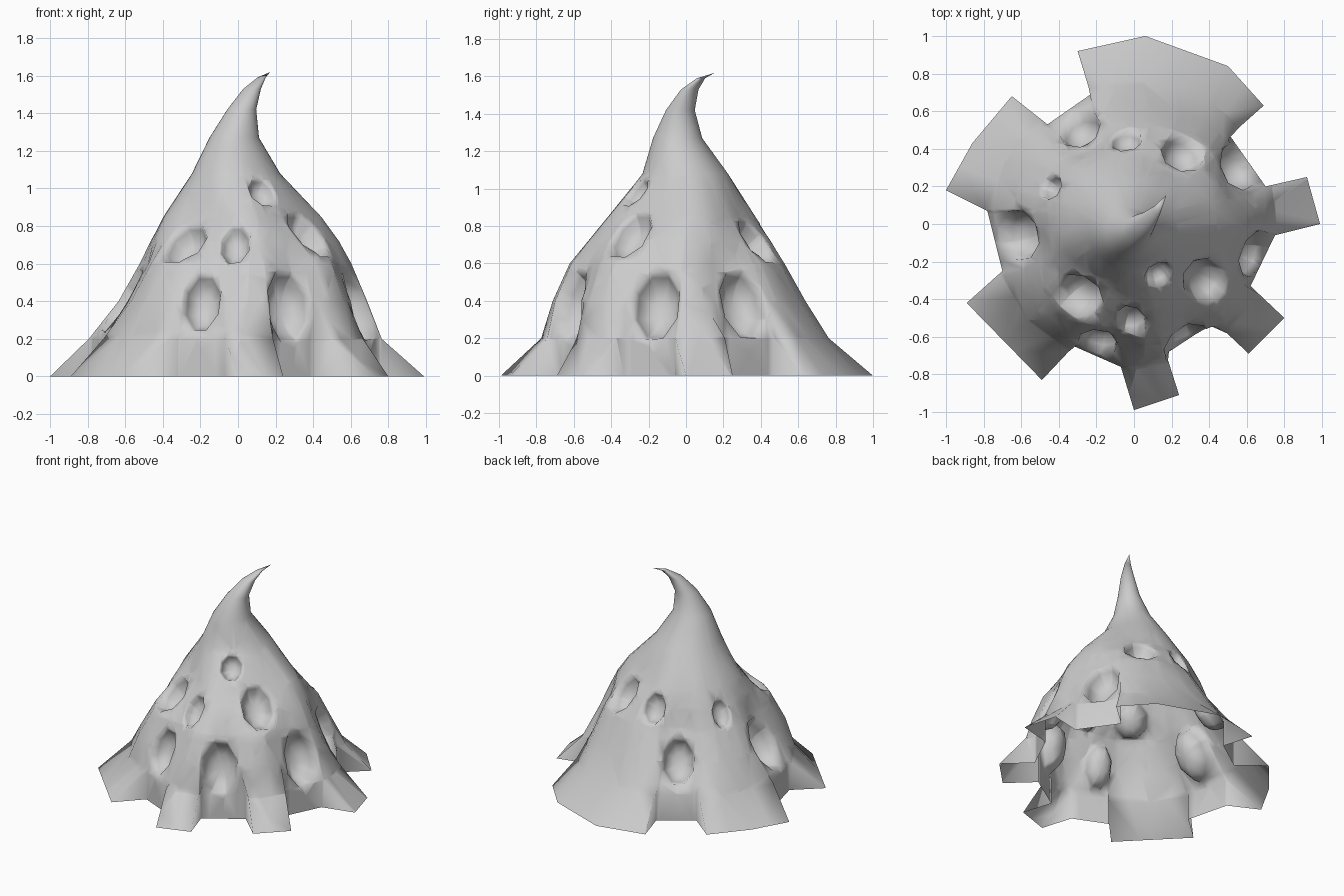
import bpy, bmesh, math
from mathutils import Vector
from mathutils.bvhtree import BVHTree

if "Cube" in bpy.data.objects:
    bpy.data.objects.remove(bpy.data.objects["Cube"])

# Ground outline: splayed flaps separated by notches
OUTLINE = [(.99, 0), (.92, .25), (.70, .20), (.51, .47), (.69, .63), (.50, .84), (.06, 1),
           (-.30, .92), (-.23, .69), (-.46, .53), (-.65, .68), (-.86, .43), (-1, .18),
           (-.78, .07), (-.70, -.25), (-.89, -.42), (-.49, -.83), (-.32, -.65),
           (-.07, -.76), (0, -.99), (.24, -.91), (.17, -.69), (.43, -.52), (.61, -.69),
           (.80, -.50), (.62, -.33), (.75, -.06)]

# Body sections: height, centre x, centre y, radius, hollow above the notches
SECTIONS = [(.4, .02, -.045, .685, .10), (.6, .035, -.055, .585, .11),
            (.72, .03, -.035, .515, .06), (.85, .02, -.02, .425, .02),
            (1.08, -.01, -.01, .235, 0), (1.27, -.02, -.045, .132, 0),
            (1.42, .02, -.03, .077, 0), (1.53, .075, .02, .047, 0),
            (1.59, .125, .08, .022, 0)]
TIP = (.172, .155, 1.62)

# Pockets: centre x, y, z, half width, half height
POCKETS = [(-.28, -.37, .69, .12, .14), (-.015, -.51, .70, .08, .12),
           (-.19, -.61, .39, .10, .16), (.22, -.54, .37, .125, .19),
           (.34, -.27, .70, .11, .16), (.11, -.24, .95, .075, .09),
           (.62, -.15, .37, .125, .19), (.52, .29, .37, .125, .19),
           (.25, .36, .70, .11, .14), (-.04, .44, .71, .08, .11),
           (-.30, .52, .41, .11, .16), (-.47, .21, .70, .065, .10),
           (-.62, -.06, .41, .13, .19)]


def add_midpoints(points, limit):
    result = []
    for p, q in zip(points, points[1:] + points[:1]):
        p, q = Vector(p), Vector(q)
        result.append(p)
        if (q - p).length > limit:
            result.append((p + q) / 2)
    return result


def azimuths(points):
    angles, last = [], -1.0
    for p in points:
        last = max(math.atan2(p.y, p.x) % math.tau, last + math.radians(2))
        angles.append(last)
    return angles


def relax(angles):
    wide = [angles[-1] - math.tau] + angles + [angles[0] + math.tau]
    return [(a + 2 * b + c) / 4 for a, b, c in zip(wide, wide[1:], wide[2:])]


def build_shell(bm):
    base = add_midpoints(OUTLINE, .27)
    n = len(base)
    is_flap = [p.length > .8 for p in base]
    rings = [[bm.verts.new((p.x, p.y, 0)) for p in base]]
    # Shoulder where the flaps leave the wall, upright above the notches
    shoulder = []
    for i, p in enumerate(base):
        notch = [base[k % n] for k in (i - 1, i + 1) if not is_flap[k % n]]
        if not is_flap[i]:
            s = p
        elif notch:
            s = notch[0] + (p - notch[0]).normalized() * max(.015, .765 - notch[0].length)
        else:
            s = p.normalized() * .765
        shoulder.append(bm.verts.new((s.x, s.y, .2)))
    rings.append(shoulder)
    # Body, with ridges rising from the flaps
    angles = azimuths(base)
    ridge = [(is_flap[i - 1] + 2 * is_flap[i] + is_flap[(i + 1) % n]) / 4 for i in range(n)]
    for z, cx, cy, r, hollow in SECTIONS:
        angles = relax(angles)
        radii = [r * (1 - hollow * (1 - k)) for k in ridge]
        rings.append([bm.verts.new((cx + q * math.cos(a), cy + q * math.sin(a), z))
                      for a, q in zip(angles, radii)])
    for low, high in zip(rings, rings[1:]):
        for i in range(n):
            j = (i + 1) % n
            bm.faces.new((low[i], low[j], high[j], high[i]))
    tip = bm.verts.new(TIP)
    for i in range(n):
        bm.faces.new((rings[-1][i], rings[-1][(i + 1) % n], tip))
    bm.normal_update()


def soften_brow(bm, x, y, z, w, h):
    # Let the wall dip gently above an upper pocket, more for a wide one
    brow, reach = Vector((x * .9, y * .9, z + h * .8)), .28
    inward = Vector((-x, -y, 0)).normalized()
    for v in bm.verts:
        d = (v.co - brow).length
        if d < reach:
            v.co += inward * (w - .06) * 1.7 * (1 - d / reach)


def faces_near(bm, c, normal, reach):
    return [f for f in bm.faces if f.normal.dot(normal) > .3 and
            min((p - c).length for p in [v.co for v in f.verts] + [f.calc_center_median()]) < reach]


def punch_pocket(bm, c, normal, w, h):
    # Cut an eight-sided opening into the wall
    side = Vector((0, 0, 1)).cross(normal).normalized()
    up = normal.cross(side)
    planes = [side * (math.cos(k * math.pi / 4) / w) + up * (math.sin(k * math.pi / 4) / h)
              for k in range(8)]
    for d in planes:
        faces = faces_near(bm, c, normal, h + .15)
        geom = set(faces) | {e for f in faces for e in f.edges} | {v for f in faces for v in f.verts}
        bmesh.ops.bisect_plane(bm, geom=list(geom), dist=1e-5,
                               plane_co=c + d / d.length_squared, plane_no=d.normalized())
    bm.normal_update()
    inside = {f for f in faces_near(bm, c, normal, h + .15)
              if all(d.dot(f.calc_center_median() - c) < 1 for d in planes)}
    rim = [e for f in inside for e in f.edges
           if sum(g in inside for g in e.link_faces) == 1]
    bmesh.ops.delete(bm, geom=list(inside), context='FACES')
    edges = [e for e in rim if e.is_valid]
    # Rounded bowl sunk inward from the rim
    depth = min(w, h)
    previous = 1.0
    for scale, sink in ((.88, .4), (.7, .75), (.4, .95), (0, 1)):
        out = bmesh.ops.extrude_edge_only(bm, edges=edges)["geom"]
        verts = [g for g in out if isinstance(g, bmesh.types.BMVert)]
        edges = [g for g in out if isinstance(g, bmesh.types.BMEdge)]
        for v in verts:
            off = v.co - c
            flat = off - normal * off.dot(normal)
            v.co = c + flat * (scale / previous) - normal * depth * sink
        previous = scale
    bmesh.ops.pointmerge(bm, verts=verts, merge_co=c - normal * depth)


bm = bmesh.new()
build_shell(bm)
for x, y, z, w, h in POCKETS:
    if z > .6:
        soften_brow(bm, x, y, z, w, h)
bm.normal_update()

# Place each pocket on the wall, facing outward and leaning with the slope
tree = BVHTree.FromBMesh(bm)
spots = []
for x, y, z, w, h in POCKETS:
    c, normal, _, _ = tree.find_nearest(Vector((x, y, z)))
    flat = Vector((c.x, c.y, 0)).normalized()
    spots.append((c, (flat + Vector((0, 0, max(normal.z, .2)))).normalized(), w, h))
for spot in spots:
    punch_pocket(bm, *spot)
bmesh.ops.dissolve_degenerate(bm, dist=1e-5, edges=bm.edges[:])
bmesh.ops.recalc_face_normals(bm, faces=bm.faces[:])

mesh = bpy.data.meshes.new("pitted_cone_shell")
bm.to_mesh(mesh)
bm.free()
shell = bpy.data.objects.new("pitted_cone_shell", mesh)
bpy.context.collection.objects.link(shell)

grey = bpy.data.materials.new("plain_grey")
grey.use_nodes = True
colour = (.6, .6, .6, 1)
grey.diffuse_color = colour
grey.node_tree.nodes["Principled BSDF"].inputs["Base Color"].default_value = colour
mesh.materials.append(grey)

bpy.ops.object.select_all(action='DESELECT')
shell.select_set(True)
bpy.context.view_layer.objects.active = shell
bpy.ops.object.shade_smooth_by_angle(angle=math.radians(110))
